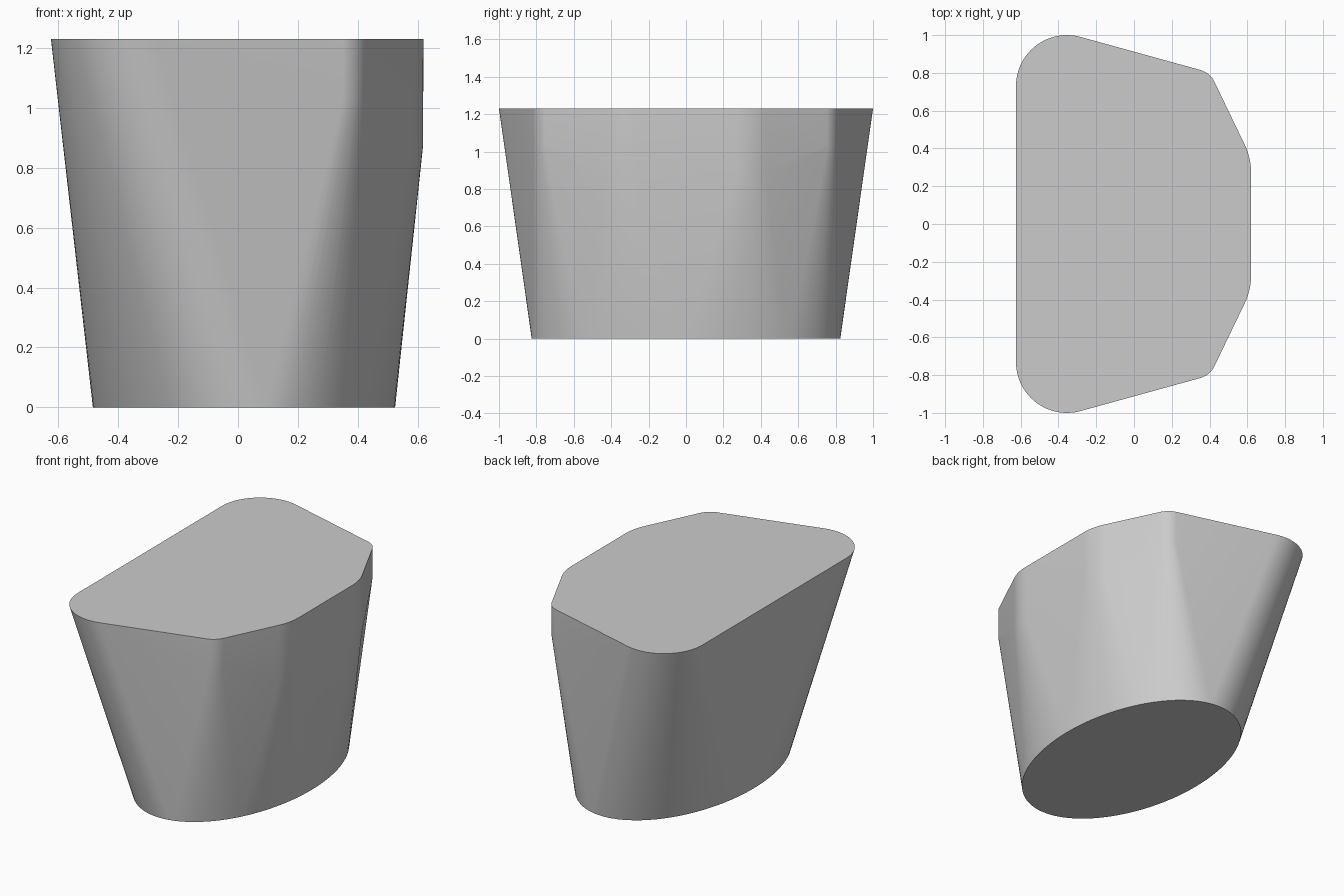
import bpy
import bmesh
from math import sin, cos, pi, radians

cube = bpy.data.objects.get("Cube")
if cube:
    bpy.data.objects.remove(cube, do_unlink=True)

HEIGHT = 1.23


def arc(cx, cy, radius, start, end, z, steps=14):
    """Rounded corner, mirrored front to back."""
    points = []
    for i in range(steps + 1):
        a = radians(start + (end - start) * i / steps)
        x, y = cx + radius * cos(a), cy + radius * sin(a)
        points += [(x, y, z), (x, -y, z)]
    return points


# Top outline: wide corner, tight corner, shallow corner
points = arc(-0.355, 0.73, 0.27, 180, 74.5, HEIGHT, 24)
points += arc(0.318, 0.70, 0.12, 74.5, 26.5, HEIGHT)
points += arc(0.27, 0.27, 0.35, 26.5, 0, HEIGHT)

# Short upright band below the rim on the angled side
points += arc(0.318, 0.70, 0.118, 74.5, 26.5, 1.03)
points += arc(0.27, 0.27, 0.348, 26.5, 0, 0.87)

# Oval base
SEGMENTS = 96
for i in range(SEGMENTS):
    a = 2 * pi * i / SEGMENTS
    points.append((0.02 + 0.505 * cos(a), 0.825 * sin(a), 0))

# Taut skin around the outlines
bm = bmesh.new()
for p in points:
    bm.verts.new(p)
bmesh.ops.convex_hull(bm, input=bm.verts[:], use_existing_faces=False)
loose = [v for v in bm.verts if not v.link_faces]
bmesh.ops.delete(bm, geom=loose, context='VERTS')
bmesh.ops.recalc_face_normals(bm, faces=bm.faces[:])

# Merge each flat cap into one face
for side in (1, -1):
    cap = [f for f in bm.faces if f.normal.z * side > 0.999]
    bmesh.ops.dissolve_faces(bm, faces=cap)

mesh = bpy.data.meshes.new("tapered_block")
bm.to_mesh(mesh)
bm.free()
block = bpy.data.objects.new("tapered_block", mesh)
bpy.context.collection.objects.link(block)

# Plain grey
grey = bpy.data.materials.new("light_grey")
grey.use_nodes = True
colour = (0.6, 0.6, 0.6, 1)
grey.diffuse_color = colour
grey.node_tree.nodes["Principled BSDF"].inputs["Base Color"].default_value = colour
mesh.materials.append(grey)

bpy.ops.object.select_all(action='DESELECT')
block.select_set(True)
bpy.context.view_layer.objects.active = block
bpy.ops.object.shade_smooth_by_angle(angle=radians(40))
